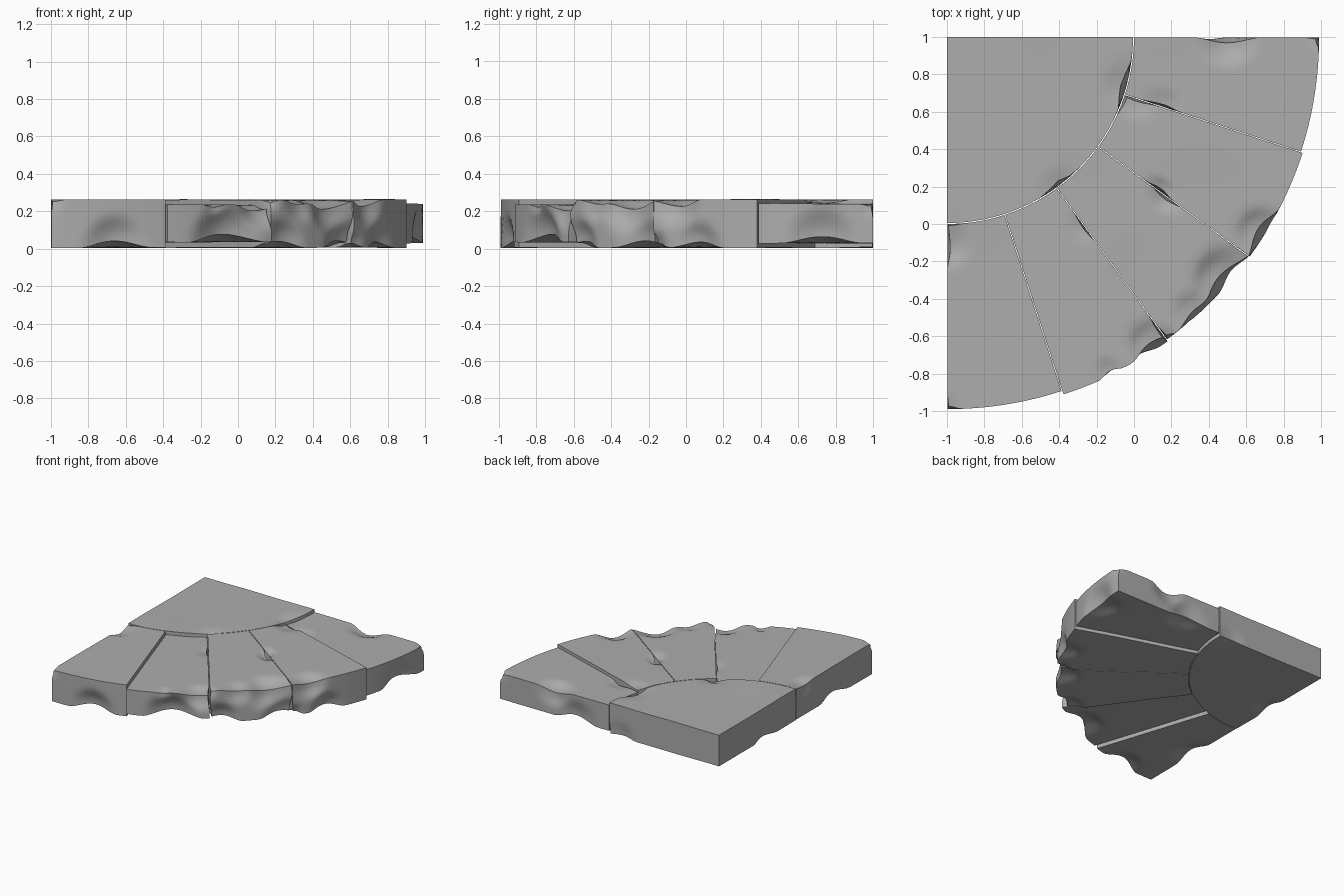
import bpy, bmesh
from math import sin, cos, radians
from mathutils import Vector, noise

cube = bpy.data.objects.get("Cube")
if cube:
    bpy.data.objects.remove(cube)

stone = bpy.data.materials.new("grey stone")
stone.use_nodes = True
colour = (0.42, 0.42, 0.42, 1)
stone.diffuse_color = colour
stone.node_tree.nodes["Principled BSDF"].inputs["Base Color"].default_value = colour

GAP = 0.002


def polar(angle, radius, z):
    """Angle sweeps from the front edge to the right edge of the quarter disc."""
    a = radians(angle)
    return Vector((-1 + radius * sin(a), 1 - radius * cos(a), z))


def make_stone(name, a0, a1, r0, r1, z0, z1, dents):
    """Fine polar block with soft chips: each dent is angle, radius, z, size, depth."""
    bm = bmesh.new()
    bmesh.ops.create_cube(bm, size=1)
    cuts = {0: 23, 1: 23, 2: 7}
    for axis, n in cuts.items():
        for i in range(1, n + 1):
            plane = Vector((0, 0, 0))
            plane[axis] = -0.5 + i / (n + 1)
            normal = Vector((0, 0, 0))
            normal[axis] = 1
            bmesh.ops.bisect_plane(bm, geom=bm.verts[:] + bm.edges[:] + bm.faces[:],
                                   plane_co=plane, plane_no=normal)
    middle = polar((a0 + a1) / 2, (r0 + r1) / 2, (z0 + z1) / 2)
    for v in bm.verts:
        u, w, t = (c + 0.5 for c in v.co)
        radius = r0 + (r1 - r0) * w
        point = polar(a0 + (a1 - a0) * u, radius, z0 + (z1 - z0) * t)
        # narrow joint on both sides of each wedge
        if r0 > 0:
            side = radians((a0 + a1) / 2)
            point += Vector((cos(side), sin(side), 0)) * GAP * (1 - 2 * u)
        # slightly uneven surface
        rough = noise.noise(point * 2.5)
        point.z += 0.004 * rough * (2 * t - 1)
        moved = point.copy()
        for da, dr, dz, size, depth in dents:
            centre = polar(da, dr, dz)
            d = (point - centre).length / size
            if d < 1:
                inward = middle - centre
                inward.z *= 3
                moved += inward.normalized() * depth * (1 - d * d) ** 2
        v.co = moved
    bmesh.ops.remove_doubles(bm, verts=bm.verts, dist=0.0005)
    bmesh.ops.recalc_face_normals(bm, faces=bm.faces)
    mesh = bpy.data.meshes.new(name)
    bm.to_mesh(mesh)
    bm.free()
    mesh.materials.append(stone)
    obj = bpy.data.objects.new(name, mesh)
    bpy.context.collection.objects.link(obj)
    bpy.ops.object.select_all(action='DESELECT')
    obj.select_set(True)
    bpy.context.view_layer.objects.active = obj
    bpy.ops.object.shade_smooth_by_angle(angle=radians(40))


LOW, TOP = 0.005, 0.262
RIM = 1.99

# Quarter-round corner stone
make_stone("corner_stone", 0, 90, 0, 0.995, LOW, TOP, [
    (75, 1, TOP, 0.15, 0.04), (90, 0.9, LOW, 0.15, 0.03),
    (37, 1, TOP, 0.1, 0.03), (0, 0.6, LOW, 0.16, 0.03)])

# Five wedge stones around it
make_stone("front_left_wedge", 0, 18, 1, RIM, LOW, TOP, [
    (10, RIM, LOW, 0.2, 0.06), (0, 1.1, TOP, 0.15, 0.04),
    (0, 1.5, LOW, 0.2, 0.04), (0, RIM, TOP, 0.08, 0.02)])
make_stone("front_wedge", 18, 36, 1, 2.01, 0.035, 0.235, [
    (28, RIM, 0.03, 0.24, 0.08), (34, RIM, 0.24, 0.17, 0.06),
    (26, RIM, 0.24, 0.08, 0.03), (36, 1.25, 0.24, 0.1, 0.02)])
make_stone("middle_wedge", 36, 54, 1, 2.0, LOW, TOP, [
    (49, RIM, TOP, 0.22, 0.08), (42, RIM, TOP, 0.14, 0.04),
    (38, RIM, LOW, 0.18, 0.06), (52, RIM, LOW, 0.2, 0.06),
    (54, 1.45, TOP, 0.1, 0.03), (36, RIM, TOP, 0.06, 0.03)])
make_stone("right_wedge", 54, 72, 1, 2.0, LOW, TOP, [
    (58, RIM, TOP, 0.17, 0.06), (62, RIM, LOW, 0.16, 0.05),
    (54, RIM, LOW, 0.1, 0.04), (72, 1.05, TOP, 0.14, 0.03),
    (54, 1.4, TOP, 0.09, 0.03)])
make_stone("back_right_wedge", 72, 90, 1, RIM, 0.03, 0.24, [
    (82, RIM, 0.03, 0.22, 0.06), (90, 1.5, 0.24, 0.18, 0.05),
    (90, 1.3, 0.03, 0.2, 0.05), (72, 1.2, 0.24, 0.12, 0.025),
    (90, RIM, 0.24, 0.07, 0.025)])
